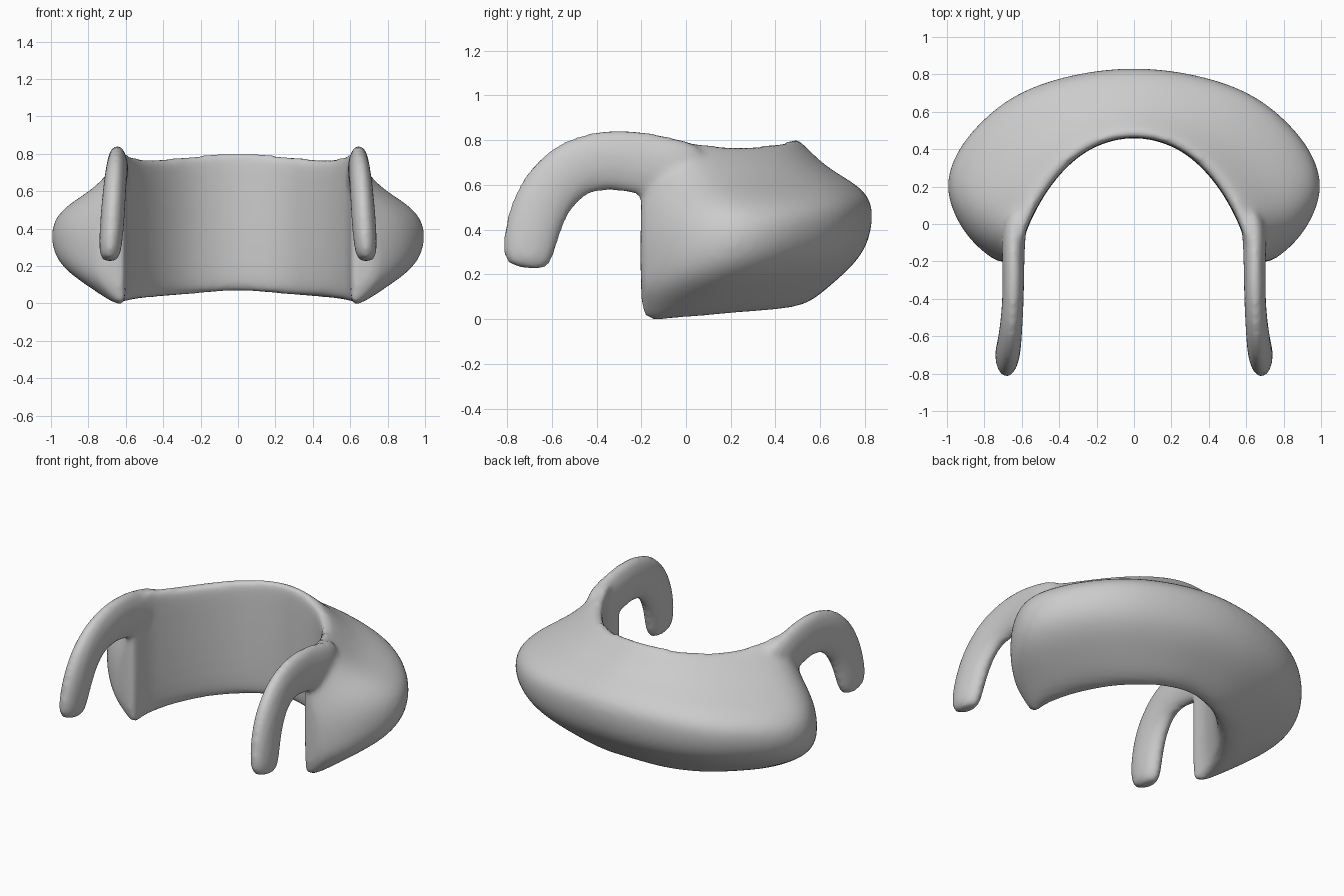
import bpy, bmesh, math
from mathutils import Vector

if "Cube" in bpy.data.objects:
    bpy.data.objects.remove(bpy.data.objects["Cube"])

grey = bpy.data.materials.new("light grey")
grey.diffuse_color = (0.6, 0.6, 0.6, 1)
grey.use_nodes = True
grey.node_tree.nodes["Principled BSDF"].inputs["Base Color"].default_value = grey.diffuse_color


def loft(name, rings):
    """Closed, subdivided skin through a list of equal-length rings."""
    bm = bmesh.new()
    loops = [[bm.verts.new(p) for p in ring] for ring in rings]
    n = len(loops[0])
    for a, b in zip(loops, loops[1:]):
        for i in range(n):
            j = (i + 1) % n
            bm.faces.new((a[i], a[j], b[j], b[i]))
    bm.faces.new(loops[0])
    bm.faces.new(loops[-1])
    bmesh.ops.recalc_face_normals(bm, faces=bm.faces)
    mesh = bpy.data.meshes.new(name)
    bm.to_mesh(mesh)
    bm.free()
    mesh.materials.append(grey)
    obj = bpy.data.objects.new(name, mesh)
    bpy.context.collection.objects.link(obj)
    sub = obj.modifiers.new("round", 'SUBSURF')
    sub.levels = sub.render_levels = 2
    return obj


# Curved body: inner x, y, outer x, y, top, ridge and bottom heights, centre to end
STATIONS = [
    (0.00, 0.465, 0.00, 0.845, 0.82, 0.48, 0.065),
    (0.13, 0.445, 0.26, 0.82, 0.81, 0.47, 0.05),
    (0.25, 0.395, 0.50, 0.76, 0.795, 0.46, 0.04),
    (0.35, 0.315, 0.69, 0.67, 0.785, 0.44, 0.03),
    (0.43, 0.225, 0.85, 0.53, 0.78, 0.42, 0.025),
    (0.50, 0.12, 0.965, 0.38, 0.785, 0.39, 0.015),
    (0.55, 0.02, 1.015, 0.22, 0.80, 0.37, 0.005),
    (0.58, -0.05, 0.98, 0.07, 0.82, 0.34, 0.0),
    (0.595, -0.12, 0.89, -0.08, 0.82, 0.29, -0.01),
    (0.60, -0.18, 0.77, -0.18, 0.76, 0.22, -0.01),
    (0.61, -0.205, 0.72, -0.205, 0.72, 0.22, 0.05),
]
# Cross-section: distance across, then height above (+) or below (-) the ridge
UPPER = [(0, 0.80), (0.02, 0.96), (0.10, 1.0), (0.40, 0.62),
         (0.75, 0.41), (0.95, 0.22), (1.0, 0.0)]
LOWER = [(0.96, 0.70), (0.80, 0.46), (0.50, 0.22),
         (0.25, 0.03), (0.06, 0.0), (0, 0.16)]


def body_ring(s, side):
    xi, yi, xo, yo, top, ridge, bottom = s
    pts = [(f, ridge + (top - ridge) * h) for f, h in UPPER]
    pts += [(f, bottom + (ridge - bottom) * h) for f, h in LOWER]
    return [(side * (xi + (xo - xi) * f), yi + (yo - yi) * f, z) for f, z in pts]


body = loft("curved_body", [body_ring(s, -1) for s in STATIONS[:0:-1]]
            + [body_ring(s, 1) for s in STATIONS])

# Hooked arms: centre x, y, z, half depth, half thickness
HOOK = [
    (0.685, -0.705, 0.225, 0.07, 0.035),
    (0.685, -0.712, 0.26, 0.118, 0.062),
    (0.675, -0.69, 0.40, 0.130, 0.068),
    (0.665, -0.635, 0.55, 0.137, 0.066),
    (0.655, -0.53, 0.665, 0.138, 0.062),
    (0.647, -0.41, 0.705, 0.14, 0.06),
    (0.645, -0.30, 0.715, 0.143, 0.06),
    (0.645, -0.17, 0.69, 0.15, 0.062),
    (0.645, -0.02, 0.665, 0.14, 0.07),
    (0.61, 0.08, 0.64, 0.12, 0.06),
]


def hook_rings(side):
    rings = []
    for k, (x, y, z, r, t) in enumerate(HOOK):
        a, b = HOOK[max(k - 1, 0)], HOOK[min(k + 1, len(HOOK) - 1)]
        across = Vector((0, -(b[2] - a[2]), b[1] - a[1])).normalized()
        if k < 2:
            across = Vector((0, -1, 0.1)).normalized()
        ring = []
        for i in range(12):
            ang = math.tau * i / 12
            p = Vector((x, y, z)) + across * r * math.cos(ang)
            p.x += t * math.sin(ang)
            ring.append((side * p.x, p.y, p.z))
        rings.append(ring)
    return rings


# Fuse arms to the body
for side, label in ((-1, "left"), (1, "right")):
    arm = loft(label + "_hook_arm", hook_rings(side))
    arm.hide_render = True
    arm.hide_set(True)
    fuse = body.modifiers.new("fuse_" + label, 'BOOLEAN')
    fuse.operation = 'UNION'
    fuse.solver = 'EXACT'
    fuse.object = arm

# Blend the joints into one soft skin
skin = body.modifiers.new("skin", 'REMESH')
skin.mode = 'VOXEL'
skin.voxel_size = 0.018
skin.use_smooth_shade = True
blend = body.modifiers.new("blend", 'SMOOTH')
blend.factor = 0.5
blend.iterations = 6
